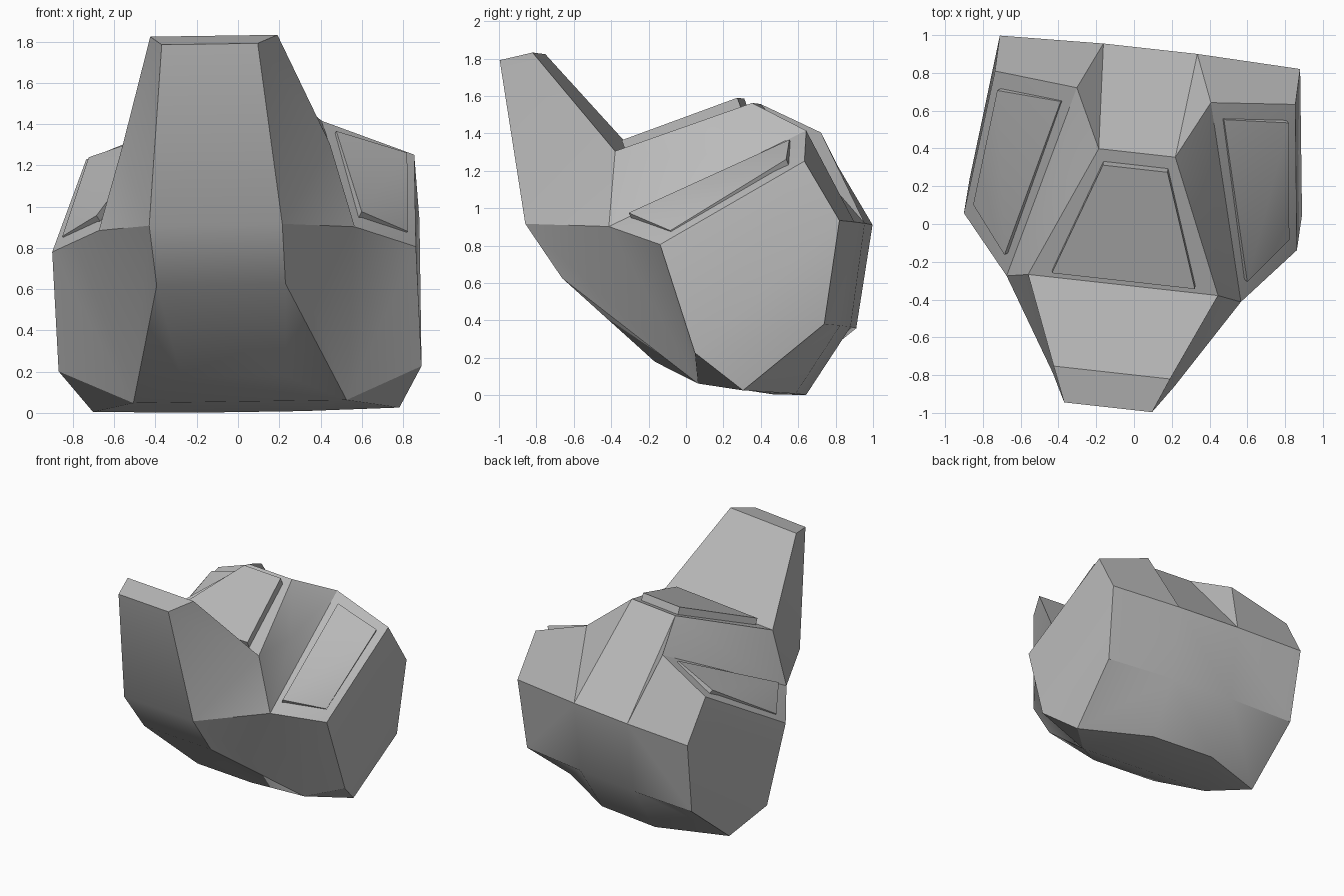
import bpy, bmesh
from mathutils import Matrix, Vector

if "Cube" in bpy.data.objects:
    bpy.data.objects.remove(bpy.data.objects["Cube"])

# One flat colour
grey = bpy.data.materials.new("plain_grey")
grey.diffuse_color = (0.5, 0.5, 0.5, 1)
grey.use_nodes = True
grey.node_tree.nodes["Principled BSDF"].inputs["Base Color"].default_value = grey.diffuse_color

# The symmetric shape is turned slightly about z and rolled a little about y
POSE = (Matrix.Translation((-0.003, 0, 0)) @ Matrix.Rotation(-0.1108, 4, 'Z')
        @ Matrix.Rotation(-0.0145, 4, 'Y'))


def finish(name, bm):
    bmesh.ops.recalc_face_normals(bm, faces=bm.faces)
    bm.transform(POSE)
    mesh = bpy.data.meshes.new(name)
    bm.to_mesh(mesh)
    bm.free()
    mesh.materials.append(grey)
    obj = bpy.data.objects.new(name, mesh)
    bpy.context.collection.objects.link(obj)
    bpy.ops.object.select_all(action='DESELECT')
    obj.select_set(True)
    bpy.context.view_layer.objects.active = obj
    bpy.ops.object.shade_smooth_by_angle()
    return obj


# Corner points of the right half of the body
P = {
    'A': (0.234, -0.979, 1.788),   # fin top, front
    'B': (0.310, -0.794, 1.828),   # fin top, rear
    'C': (0.506, -0.327, 1.298),   # fin foot / centre deck front
    'D': (0.204, 0.376, 1.560),    # centre deck rear
    'E': (0.357, 0.684, 1.410),    # side deck, inner rear
    'F': (0.800, 0.724, 1.240),    # side deck, outer rear
    'G': (0.887, -0.042, 0.793),   # side deck, outer front
    'H': (0.624, -0.347, 0.893),   # side deck, inner front
    'I': (0.800, 0.913, 0.923),    # rear ridge end
    'J': (0.775, 0.829, 0.369),    # lower rear corner
    'K': (0.885, 0.146, 0.214),    # lower outer front
    'L': (0.747, 0.390, 0.015),    # bottom outer
    'M': (0.250, 0.618, 0.005),    # bottom rear, middle
    'N': (0.520, 0.122, 0.055),    # bottom front
    'O': (0.3245, -0.830, 0.912),  # keel points, top to bottom
    'P': (0.314, -0.633, 0.622),
    'Q': (0.2535, -0.139, 0.175),
    'i': (0.250, 0.932, 0.923),    # rear ridge, middle
    'j': (0.250, 0.857, 0.369),    # lower rear, middle
}
CENTRE_RING = "ABCDijMNQPO"
SIDE_FACES = ["ABCO", "OCH", "OHNP", "PNQ", "CDEH", "EFH", "FGH", "FIKG",
              "KIJL", "GHNK", "KNL", "NML", "LMjJ", "JjiI", "FEiI", "EDi"]

# Body: a centre strip between the halves, plus the two sides
bm = bmesh.new()
sides = [{k: bm.verts.new((s * x, y, z)) for k, (x, y, z) in P.items()}
         for s in (1, -1)]
right, left = sides
for a, b in zip(CENTRE_RING, CENTRE_RING[1:] + CENTRE_RING[0]):
    bm.faces.new((right[a], right[b], left[b], left[a]))
valleys = []
for side in sides:
    for keys in SIDE_FACES:
        face = bm.faces.new([side[k] for k in keys])
        if keys == "CDEH":
            valleys.append(face)
bmesh.ops.poke(bm, faces=valleys)
finish("body", bm)


# Raised plates: a top outline pushed down into the deck below
def plate(name, corners, depth, mirror=1):
    pts = [Vector((mirror * x, y, z)) for x, y, z in corners]
    normal = (pts[2] - pts[0]).cross(pts[3] - pts[1]).normalized()
    if normal.z < 0:
        normal.negate()
    bm = bmesh.new()
    top = [bm.verts.new(p) for p in pts]
    low = [bm.verts.new(p - normal * depth) for p in pts]
    for ring in (top, low):
        bm.faces.new((ring[0], ring[1], ring[3]))
        bm.faces.new((ring[1], ring[2], ring[3]))
    for i in range(4):
        j = (i + 1) % 4
        bm.faces.new((top[i], top[j], low[j], low[i]))
    finish(name, bm)


plate("centre_plate", [(-0.172, 0.292, 1.588), (0.172, 0.292, 1.588),
                       (0.381, -0.306, 1.358), (-0.381, -0.306, 1.358)], 0.06)
SIDE_PLATE = [(0.435, 0.602, 1.36), (0.777, 0.623, 1.25),
              (0.842, 0.008, 0.868), (0.647, -0.238, 0.966)]
for label, s in (("right", 1), ("left", -1)):
    plate(label + "_side_plate", SIDE_PLATE, 0.05, s)
